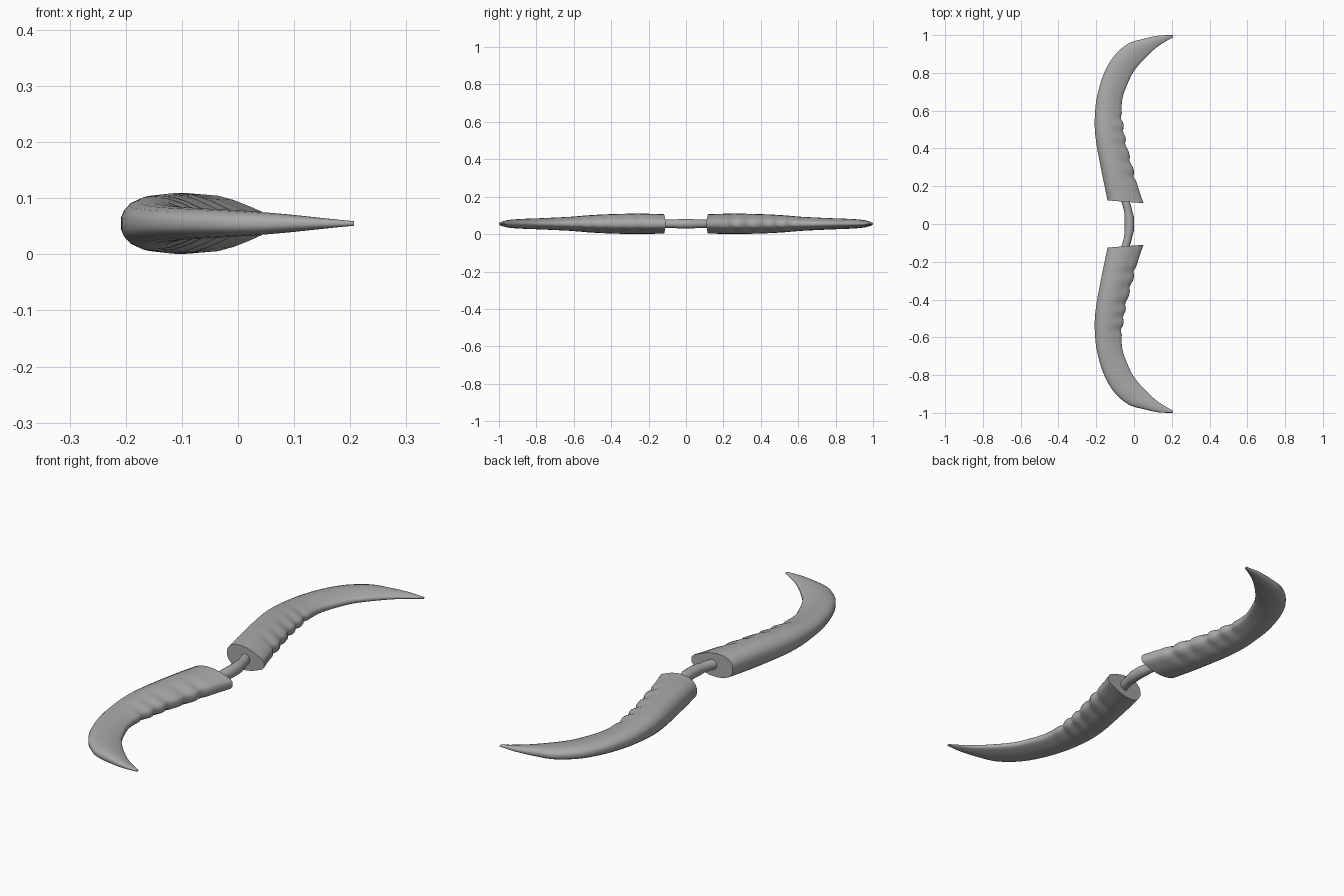
import bpy, bmesh, math
from mathutils import Vector

cube = bpy.data.objects.get("Cube")
if cube:
    bpy.data.objects.remove(cube, do_unlink=True)

grey = bpy.data.materials.new("plain grey")
grey.use_nodes = True
grey.diffuse_color = (0.4, 0.4, 0.4, 1)
grey.node_tree.nodes["Principled BSDF"].inputs["Base Color"].default_value = grey.diffuse_color

MID_Z = 0.055

# Stations along the horn: outer edge x, y, inner edge x, y, half height
STATIONS = [
    (-.14, .125, .05, .11, .052),
    (-.16, .22, .02, .20, .054),
    (-.18, .32, -.005, .30, .054),
    (-.20, .43, -.035, .41, .051),
    (-.208, .52, -.052, .51, .046),
    (-.204, .62, -.065, .60, .038),
    (-.19, .70, -.06, .67, .034),
    (-.158, .80, -.035, .74, .030),
    (-.105, .89, .0, .81, .027),
    (-.03, .955, .06, .88, .023),
    (.05, .98, .12, .935, .017),
    (.13, .997, .17, .968, .010),
    (.207, 1, .207, .988, .004),
]
# Cross-section: fraction from outer to inner edge, fraction of half height
PROFILE = [(0, .25), (.03, .5), (.1, .76), (.22, .94), (.38, 1),
           (.55, .95), (.7, .8), (.85, .58), (.96, .4), (1, .2)]
GRIP_NOTCHES = (.25, .33, .42, .49, .56)


def smooth_stations(steps):
    """Resample the stations along a smooth curve."""
    rows = [Vector(s) for s in STATIONS]
    last = len(rows) - 1
    for i in range(last):
        p, q = rows[i], rows[i + 1]
        m = (q - rows[i - 1]) / 2 if i else q - p
        n = (rows[i + 2] - p) / 2 if i + 2 <= last else q - p
        for k in range(steps):
            t = k / steps
            u = 1 - t
            yield (p * (u * u * (1 + 2 * t)) + q * (t * t * (3 - 2 * t))
                   + m * (t * u * u) - n * (t * t * u))
    yield rows[-1]


def finish(bm, name):
    bmesh.ops.recalc_face_normals(bm, faces=bm.faces)
    mesh = bpy.data.meshes.new(name)
    bm.to_mesh(mesh)
    bm.free()
    mesh.materials.append(grey)
    obj = bpy.data.objects.new(name, mesh)
    bpy.context.collection.objects.link(obj)
    bpy.ops.object.select_all(action='DESELECT')
    obj.select_set(True)
    bpy.context.view_layer.objects.active = obj
    bpy.ops.object.shade_smooth_by_angle(angle=math.radians(50))


def loft(rings, name):
    """Skin closed rings of points and cap both ends."""
    bm = bmesh.new()
    loops = [[bm.verts.new(p) for p in ring] for ring in rings]
    for a, b in zip(loops, loops[1:]):
        for i in range(len(a)):
            bm.faces.new((a[i - 1], a[i], b[i], b[i - 1]))
    bm.faces.new(loops[0])
    bm.faces.new(loops[-1])
    finish(bm, name)


def horn(name, side):
    outline = [(t, h) for t, h in PROFILE] + [(t, -h) for t, h in reversed(PROFILE)]
    rings = []
    for ox, oy, ix, iy, half in smooth_stations(6):
        # Finger notches pinch the inner edge of the grip
        notch = sum(math.exp(-((iy - n) / .016) ** 2) for n in GRIP_NOTCHES)
        ring = []
        for t, h in outline:
            pinch = notch * max(0, t - .5)
            ring.append((ox + (ix - ox) * t - .022 * pinch,
                         side * (oy + (iy - oy) * t),
                         MID_Z + half * h * (1 - .3 * pinch)))
        rings.append(ring)
    loft(rings, name)


# Two mirrored curved horns
horn("back_horn", 1)
horn("front_horn", -1)

# Bowed connecting rod
rod = []
for k in range(-8, 9):
    y = k * .02
    r = .025 if abs(k) < 3 else .022
    x = -.024 - 1.5 * y * y
    rod.append([(x + r * math.cos(a * math.pi / 8), y, MID_Z + r * math.sin(a * math.pi / 8))
                for a in range(16)])
loft(rod, "connecting_rod")
